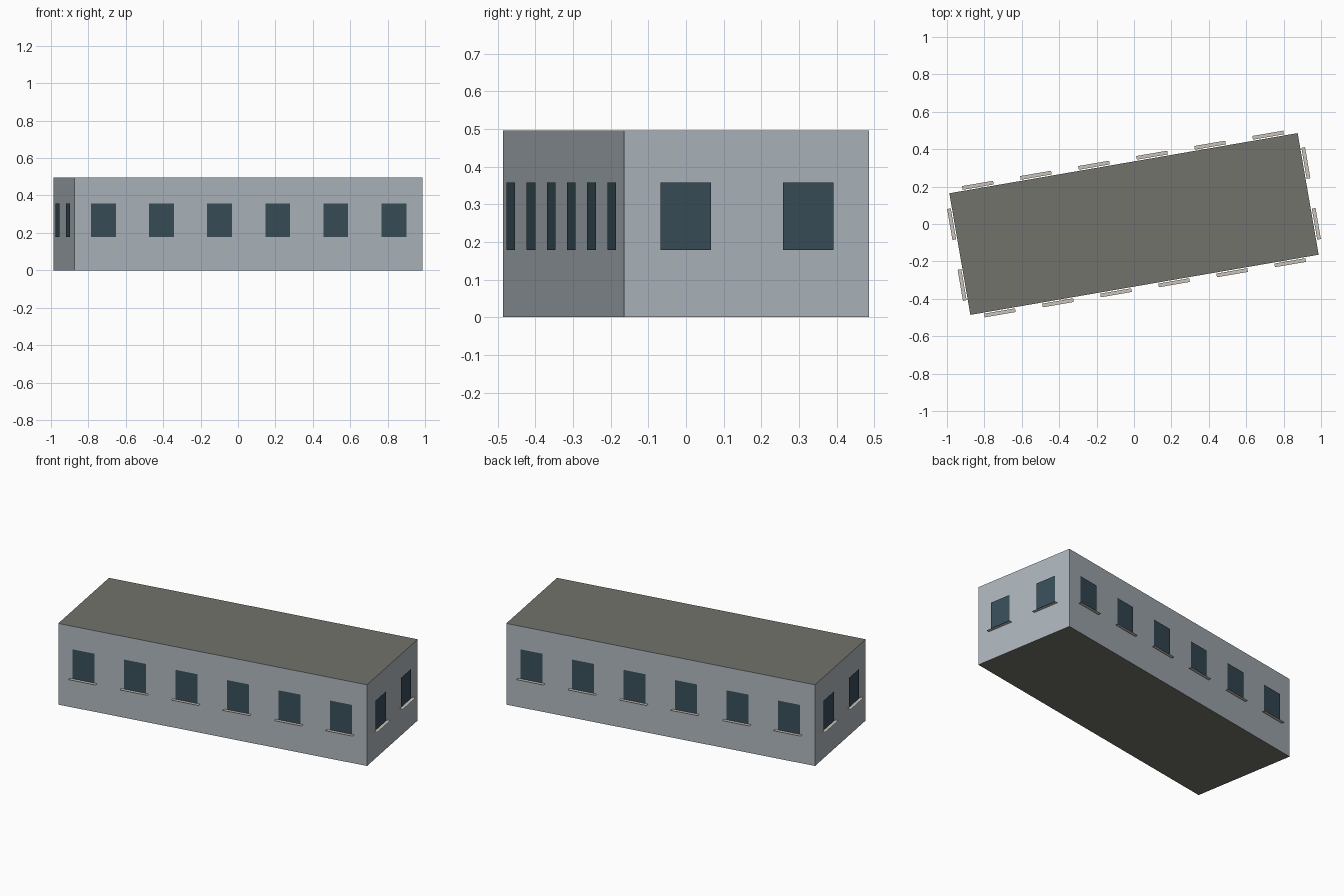
import bpy, bmesh
from math import radians, pi
from mathutils import Matrix, Vector

if "Cube" in bpy.data.objects:
    bpy.data.objects.remove(bpy.data.objects["Cube"])

L, W, H = 1.89, 0.66, 0.496
TURN = Matrix.Rotation(radians(9.8), 4, 'Z')


def material(name, rgb):
    m = bpy.data.materials.new(name)
    m.diffuse_color = (*rgb, 1)
    m.use_nodes = True
    m.node_tree.nodes["Principled BSDF"].inputs["Base Color"].default_value = m.diffuse_color
    return m


WALL = material("wall_paint", (0.42, 0.47, 0.51))
ROOF = material("roof_grey", (0.17, 0.17, 0.15))
GLASS = material("window_glass", (0.04, 0.075, 0.10))
SILL = material("sill_stone", (0.60, 0.56, 0.49))


def finish(name, bm, mats):
    me = bpy.data.meshes.new(name)
    bm.transform(TURN)
    bm.to_mesh(me)
    bm.free()
    for m in mats:
        me.materials.append(m)
    bpy.context.collection.objects.link(bpy.data.objects.new(name, me))


def quad(name, pts, frame, mat):
    bm = bmesh.new()
    bm.faces.new([bm.verts.new(frame @ Vector(p)) for p in pts])
    finish(name, bm, [mat])


# building block, with roof and underside in the darker colour
bm = bmesh.new()
bmesh.ops.create_cube(bm, size=1)
bm.transform(Matrix.Translation((0, 0, H / 2)) @ Matrix.Diagonal((L, W, H, 1)))
for f in bm.faces:
    f.material_index = int(abs(f.normal.z) > 0.5)
finish("building_block", bm, [WALL, ROOF])

# windows with thin flat sills, evenly spaced along each wall
WIN_W, Z0, Z1, SILL_W = 0.135, 0.178, 0.358, 0.168
GAP, OUT = 0.006, 0.026
sides = [("front", 0, L, W, 6), ("right", 1, W, L, 2),
         ("back", 2, L, W, 6), ("left", 3, W, L, 2)]
for side, k, length, depth, count in sides:
    rot = Matrix.Rotation(k * pi / 2, 4, 'Z')
    for i in range(count):
        x = ((i + 0.5) / count - 0.5) * length
        frame = rot @ Matrix.Translation((x, -depth / 2, 0))
        a, b = WIN_W / 2, SILL_W / 2
        quad(f"{side}_window_{i + 1}",
             [(-a, -GAP, Z0), (a, -GAP, Z0), (a, -GAP, Z1), (-a, -GAP, Z1)],
             frame, GLASS)
        quad(f"{side}_sill_{i + 1}",
             [(-b, -OUT, Z0), (b, -OUT, Z0), (b, -GAP, Z0), (-b, -GAP, Z0)],
             frame, SILL)
